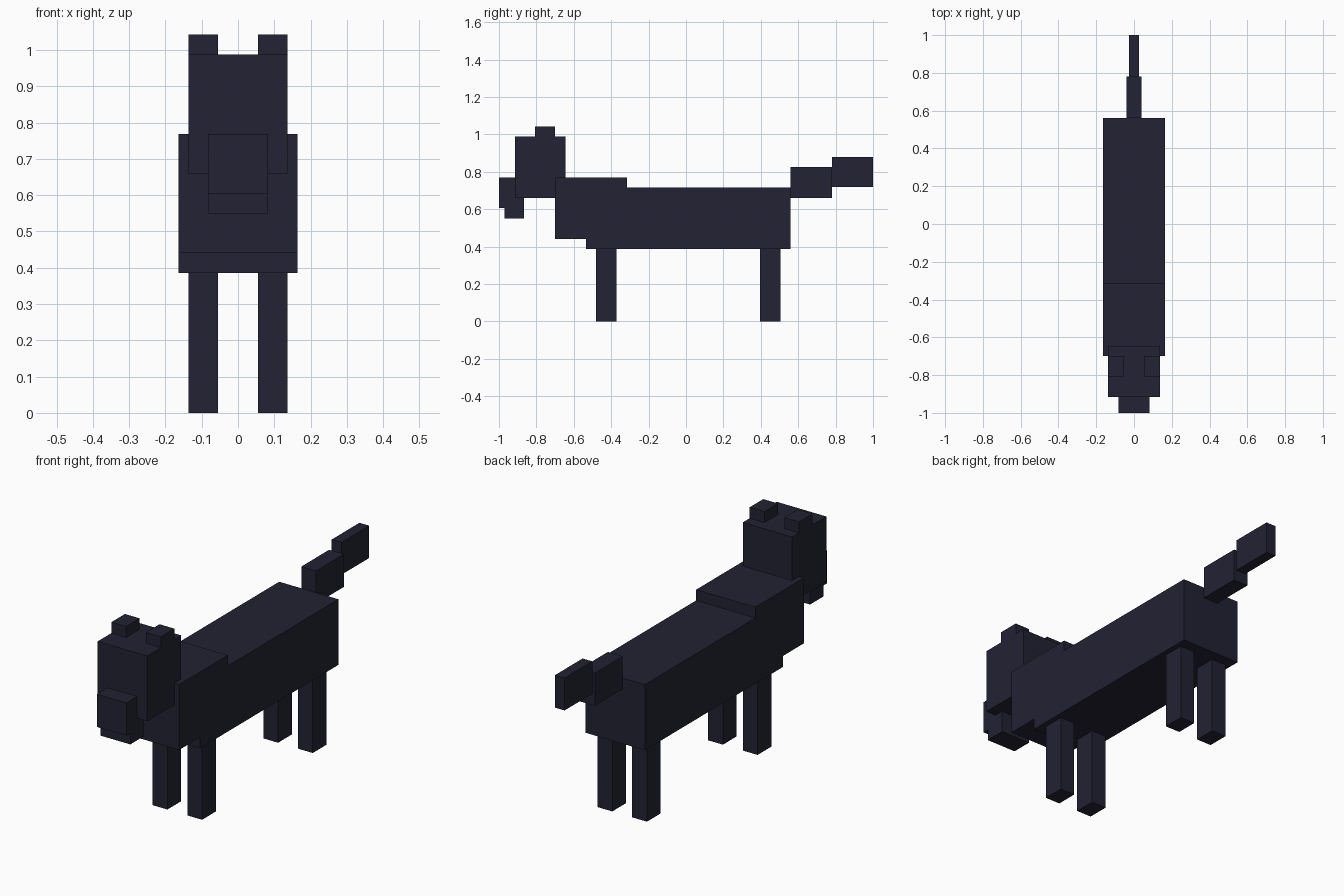
import bpy
import bmesh
from mathutils import Matrix, Vector

cube = bpy.data.objects.get("Cube")
if cube:
    bpy.data.objects.remove(cube, do_unlink=True)

# Single dark coat colour
coat = bpy.data.materials.new("dark navy coat")
coat.use_nodes = True
colour = (0.016, 0.016, 0.033, 1.0)
coat.diffuse_color = colour
shader = coat.node_tree.nodes["Principled BSDF"]
shader.inputs["Base Color"].default_value = colour
shader.inputs["Roughness"].default_value = 0.9


def box(name, x, y, z):
    """Flat-faced box spanning the given (min, max) ranges."""
    low, high = (Vector(corner) for corner in zip(x, y, z))
    bm = bmesh.new()
    bmesh.ops.create_cube(bm, size=1.0)
    size = high - low
    bm.transform(Matrix.Diagonal((*size, 1.0)))
    mesh = bpy.data.meshes.new(name)
    bm.to_mesh(mesh)
    bm.free()
    mesh.materials.append(coat)
    obj = bpy.data.objects.new(name, mesh)
    obj.location = (low + high) / 2
    bpy.context.collection.objects.link(obj)
    return obj


def centred(name, half_width, y, z):
    return box(name, (-half_width, half_width), y, z)


def pair(name, x, y, z):
    """Matching boxes on the left (+x) and right (-x)."""
    box("left_" + name, x, y, z)
    box("right_" + name, (-x[1], -x[0]), y, z)


# Torso
centred("body", 0.164, (-0.535, 0.56), (0.386, 0.715))
centred("chest", 0.164, (-0.70, -0.315), (0.441, 0.769))

# Head
centred("head", 0.137, (-0.915, -0.645), (0.66, 0.987))
centred("snout", 0.082, (-1.0, -0.915), (0.605, 0.769))
centred("jaw", 0.082, (-0.97, -0.865), (0.55, 0.66))
pair("ear", (0.055, 0.137), (-0.807, -0.70), (0.987, 1.042))

# Legs
pair("front_leg", (0.055, 0.137), (-0.48, -0.371), (0.0, 0.386))
pair("hind_leg", (0.055, 0.137), (0.396, 0.505), (0.0, 0.386))

# Tail
centred("tail_base", 0.041, (0.56, 0.78), (0.66, 0.824))
centred("tail_tip", 0.027, (0.78, 1.0), (0.717, 0.879))
